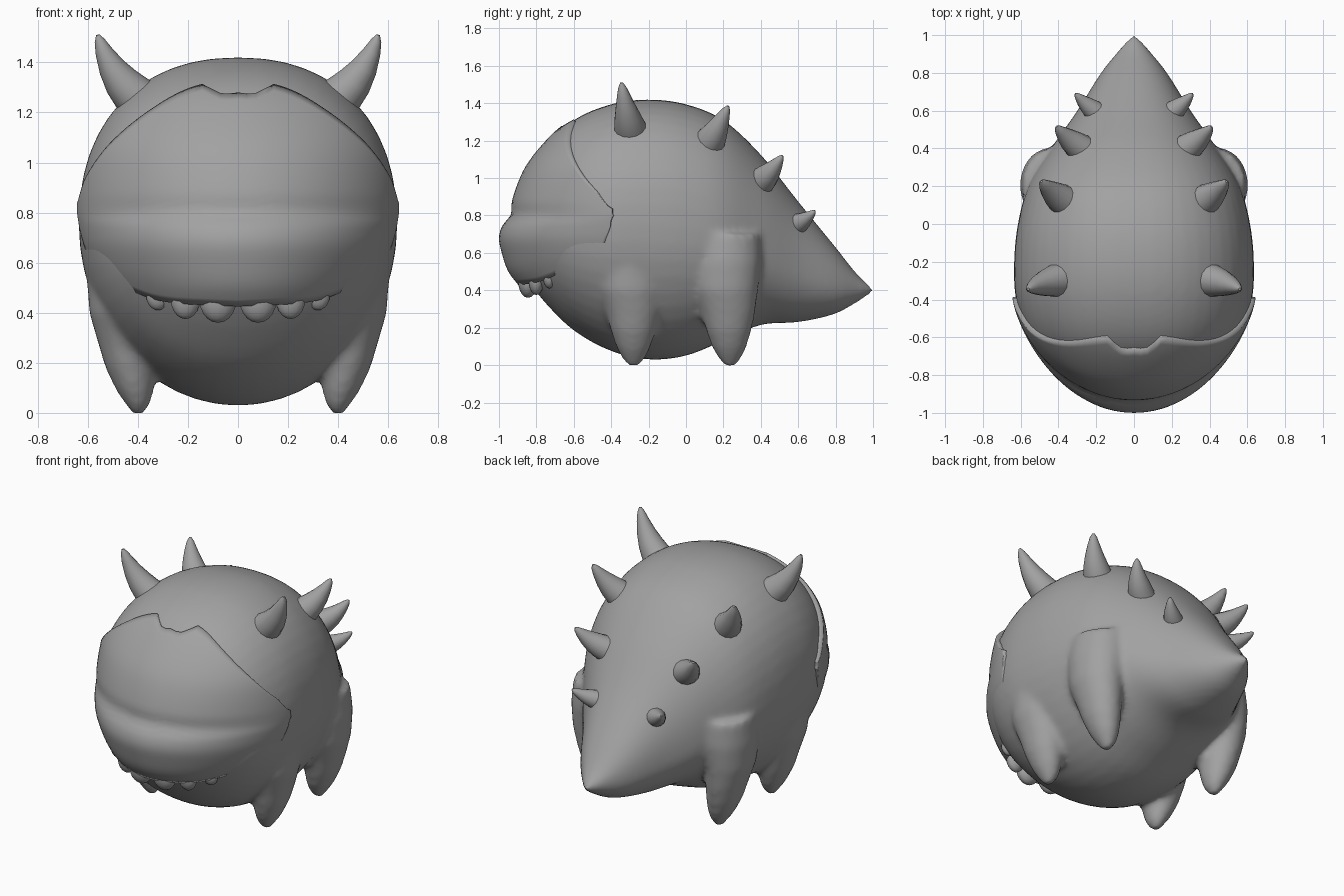
import bpy, bmesh, math
from mathutils import Vector

if "Cube" in bpy.data.objects:
    bpy.data.objects.remove(bpy.data.objects["Cube"])

grey = bpy.data.materials.new("plain grey")
grey.diffuse_color = (0.36, 0.36, 0.36, 1)
grey.use_nodes = True
grey.node_tree.nodes["Principled BSDF"].inputs["Base Color"].default_value = grey.diffuse_color


def finish(name, bm, angle=40):
    bmesh.ops.recalc_face_normals(bm, faces=bm.faces)
    me = bpy.data.meshes.new(name)
    bm.to_mesh(me)
    bm.free()
    ob = bpy.data.objects.new(name, me)
    bpy.context.collection.objects.link(ob)
    me.materials.append(grey)
    shade(ob, angle)
    return ob


def shade(ob, angle):
    bpy.ops.object.select_all(action='DESELECT')
    ob.select_set(True)
    bpy.context.view_layer.objects.active = ob
    bpy.ops.object.shade_smooth_by_angle(angle=math.radians(angle))


def loft(bm, rings):
    """Skin closed rings of points and cap both ends."""
    vs = [[bm.verts.new(p) for p in r] for r in rings]
    n = len(vs[0])
    for a, b in zip(vs, vs[1:]):
        for i in range(n):
            bm.faces.new((a[i], a[(i + 1) % n], b[(i + 1) % n], b[i]))
    bm.faces.new(vs[0])
    bm.faces.new(vs[-1])


def interp(table, t):
    """Smooth interpolation through a short table of (t, value)."""
    if t <= table[0][0]:
        return table[0][1]
    if t >= table[-1][0]:
        return table[-1][1]
    i = next(k for k in range(len(table) - 1) if t <= table[k + 1][0])
    def slope(k):
        a, b = table[max(k - 1, 0)], table[min(k + 1, len(table) - 1)]
        return (b[1] - a[1]) / (b[0] - a[0])
    (t0, v0), (t1, v1) = table[i], table[i + 1]
    h = t1 - t0
    u = (t - t0) / h
    return ((2*u**3 - 3*u**2 + 1) * v0 + (u**3 - 2*u**2 + u) * h * slope(i)
            + (3*u**2 - 2*u**3) * v1 + (u**3 - u**2) * h * slope(i + 1))


# Body: sections along y as (y, top, bottom, widest height, half width)
SECTIONS = [(-.91, .80, .56, .68, .14), (-.85, 1.02, .46, .70, .29), (-.75, 1.17, .33, .72, .44),
            (-.6, 1.31, .185, .74, .56), (-.4, 1.395, .075, .75, .625), (-.2, 1.42, .03, .75, .635),
            (0, 1.395, .05, .73, .615), (.2, 1.31, .13, .68, .56), (.4, 1.125, .215, .60, .44),
            (.6, .875, .23, .50, .30), (.8, .63, .275, .43, .175), (.92, .48, .34, .41, .08),
            (1.0, .41, .39, .40, .01)]
cols = [[(s[0], s[k]) for s in SECTIONS] for k in range(1, 5)]


def body_ring(y):
    top, bot, mid, w = (interp(c, y) for c in cols)
    pts = []
    for i in range(48):
        a = 2 * math.pi * i / 48
        c, s = math.cos(a), math.sin(a)
        e = 2 / 2.25 if s > 0 else 1
        x = w * math.copysign(abs(c) ** e, c)
        pts.append((x, y, mid + ((top - mid) * s ** e if s > 0 else (mid - bot) * s)))
    return pts


bm = bmesh.new()
loft(bm, [body_ring(-.91 + 1.91 * i / 50) for i in range(51)])
body = finish("body", bm)

# Legs: tapered stubs (height, centre x, forward shift, radius x, radius y)
LEG = [(.70, .42, 0, .17, .20), (.55, .44, 0, .165, .20), (.40, .455, 0, .14, .175),
       (.28, .445, .01, .115, .145), (.18, .43, .01, .10, .12), (.09, .412, .01, .075, .09),
       (.035, .40, .01, .05, .06), (-.005, .40, .01, .02, .03)]
legs = []
for name, y0, lean in (("front_leg", -.30, .01), ("back_leg", .19, .035)):
    for side in (-1, 1):
        bm = bmesh.new()
        loft(bm, [[(side * (cx + rx * math.cos(a)), y0 + lean * (1 - z) + dy + ry * math.sin(a), z)
                   for a in (2 * math.pi * i / 20 for i in range(20))] for z, cx, dy, rx, ry in LEG])
        legs.append(finish(name, bm))

# Blend the legs into the body
bpy.ops.object.select_all(action='DESELECT')
for ob in legs + [body]:
    ob.select_set(True)
bpy.context.view_layer.objects.active = body
bpy.ops.object.join()
rm = body.modifiers.new("remesh", 'REMESH')
rm.mode = 'VOXEL'
rm.voxel_size = .02
sm = body.modifiers.new("smooth", 'SMOOTH')
sm.factor, sm.iterations = .5, 6
bpy.ops.object.modifier_apply(modifier=rm.name)
bpy.ops.object.modifier_apply(modifier=sm.name)
shade(body, 60)

# Face mask: front profile, half width, and lower / upper edge heights
FRONT = [(.42, -.89), (.5, -.95), (.6, -.985), (.68, -1.0), (.75, -.98), (.80, -.938), (.88, -.93),
         (1.03, -.875), (1.13, -.81), (1.25, -.70), (1.32, -.61)]
WIDE = [(.42, .50), (.5, .545), (.56, .58), (.63, .61), (.7, .63), (.82, .645), (1.0, .63),
        (1.1, .60), (1.2, .54), (1.32, .42)]
LOW = [(0, .425), (.3, .445), (.45, .50), (.55, .565), (.6, .63), (.63, .72), (.645, .81)]
HIGH = [(0, 1.28), (.06, 1.275), (.10, 1.29), (.14, 1.315), (.3, 1.245), (.5, 1.09), (.61, .94),
        (.645, .83)]


def mask_y(x, z):
    f = max(0, 1 - (x / interp(WIDE, z)) ** 2) ** .62
    return -.37 - (-.37 - interp(FRONT, z)) * f


bm = bmesh.new()
NX, NZ = 56, 32
grid = []
for i in range(NX + 1):
    x = .643 * math.sin(math.pi * (i / NX - .5))
    lo, hi = interp(LOW, abs(x)), interp(HIGH, abs(x))
    grid.append([bm.verts.new((x, mask_y(x, z), z))
                 for z in (lo + (hi - lo) * j / NZ for j in range(NZ + 1))])
for a, b in zip(grid, grid[1:]):
    for j in range(NZ):
        bm.faces.new((a[j], b[j], b[j + 1], a[j + 1]))
mask = finish("face_mask", bm)
so = mask.modifiers.new("thickness", 'SOLIDIFY')
so.thickness, so.offset = .05, -1


# Curved, tapering spike from base to tip, bending upward
def spike(name, base, tip, r, bend):
    base, tip = Vector(base), Vector(tip)
    axis = (tip - base).normalized()
    ctrl = (base + tip) / 2 + bend
    bm = bmesh.new()
    rings = []
    for t, k in ((0, 1.05), (.2, .95), (.4, .8), (.6, .61), (.8, .4), (.93, .24), (1, .08)):
        c = base * (1 - t) ** 2 + ctrl * 2 * t * (1 - t) + tip * t * t
        d = ((ctrl - base) * (1 - t) + (tip - ctrl) * t).normalized()
        u = d.cross(Vector((0, 1, 0))).normalized()
        v = d.cross(u)
        rings.append([c + r * k * (u * math.cos(a) + v * math.sin(a))
                      for a in (2 * math.pi * i / 14 for i in range(14))])
    loft(bm, rings)
    finish(name, bm, 50)


SPIKES = [("horn", (.37, -.29, 1.23), (.56, -.345, 1.51), .09, .04),
          ("upper_back_spike", (.35, .11, 1.17), (.49, .225, 1.385), .085, .025),
          ("middle_back_spike", (.28, .40, .98), (.41, .515, 1.12), .073, .02),
          ("lower_back_spike", (.20, .59, .75), (.31, .69, .825), .055, .012)]
for name, b, t, r, bend in SPIKES:
    for s in (-1, 1):
        spike(name, (s * b[0], *b[1:]), (s * t[0], *t[1:]), r, Vector((s * bend, 0, -bend)))

# Teeth: rounded pegs hanging under the lip
for x, r, tip in ((.08, .075, .36), (.21, .06, .375), (.32, .048, .41), (.41, .035, .45)):
    top = interp(LOW, x) + .02
    for s in (-1, 1):
        bm = bmesh.new()
        bmesh.ops.create_uvsphere(bm, u_segments=14, v_segments=10, radius=1)
        y = mask_y(x, top) + .06
        for v in bm.verts:
            v.co = (s * x + v.co.x * r, y + v.co.y * r * .7, top + v.co.z * (top - tip))
        finish("tooth", bm, 60)
